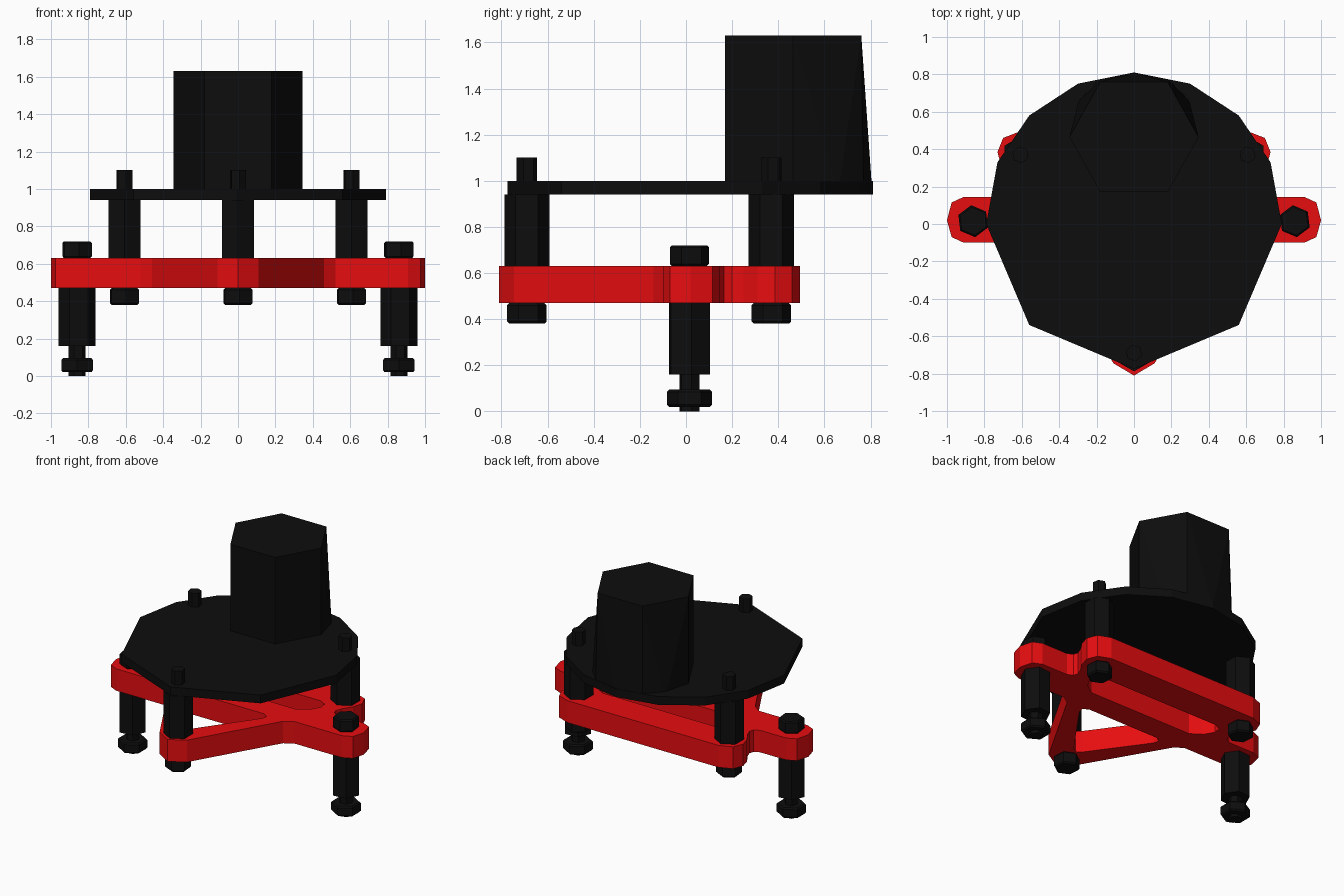
import bpy, bmesh, math

if "Cube" in bpy.data.objects:
    bpy.data.objects.remove(bpy.data.objects["Cube"])


def material(name, rgb):
    m = bpy.data.materials.new(name)
    m.diffuse_color = (*rgb, 1)
    m.use_nodes = True
    m.node_tree.nodes["Principled BSDF"].inputs["Base Color"].default_value = m.diffuse_color
    return m


BLACK = material("black", (0.004, 0.004, 0.004))
RED = material("red", (0.8, 0.004, 0.005))


def add_object(name, bm, mat):
    bmesh.ops.recalc_face_normals(bm, faces=bm.faces)
    me = bpy.data.meshes.new(name)
    bm.to_mesh(me)
    bm.free()
    me.materials.append(mat)
    ob = bpy.data.objects.new(name, me)
    bpy.context.collection.objects.link(ob)
    return ob


def hexagon(name, x, y, z0, z1, r, turn=0, chamfer=0):
    """Upright hexagonal prism; turn is the angle of its first corner."""
    bm = bmesh.new()
    rings = [(z0, r), (z1, r)]
    if chamfer:
        rings = [(z0, r - chamfer), (z0 + chamfer, r), (z1 - chamfer, r), (z1, r - chamfer)]
    loops = []
    for z, rad in rings:
        loops.append([bm.verts.new((x + rad * math.cos(math.radians(turn + 60 * i)),
                                    y + rad * math.sin(math.radians(turn + 60 * i)), z))
                      for i in range(6)])
    for a, b in zip(loops, loops[1:]):
        for i in range(6):
            j = (i + 1) % 6
            bm.faces.new((a[i], a[j], b[j], b[i]))
    bm.faces.new(loops[0])
    bm.faces.new(loops[-1])
    return add_object(name, bm, BLACK)


def mirrored(half):
    """Complete a right-hand outline across x = 0."""
    return half + [(-x, y) for x, y in reversed(half) if abs(x) > 1e-6]


def slab(name, outlines, z0, z1, mat):
    """Flat plate from an outline plus optional hole outlines."""
    cu = bpy.data.curves.new(name, 'CURVE')
    cu.dimensions = '2D'
    cu.fill_mode = 'BOTH'
    cu.extrude = (z1 - z0) / 2
    for pts in outlines:
        sp = cu.splines.new('POLY')
        sp.points.add(len(pts) - 1)
        for p, (x, y) in zip(sp.points, pts):
            p.co = (x, y, 0, 1)
        sp.use_cyclic_u = True
    ob = bpy.data.objects.new(name, cu)
    ob.location.z = (z0 + z1) / 2
    cu.materials.append(mat)
    bpy.context.collection.objects.link(ob)
    bpy.ops.object.select_all(action='DESELECT')
    ob.select_set(True)
    bpy.context.view_layer.objects.active = ob
    bpy.ops.object.convert(target='MESH')
    bpy.ops.object.shade_flat()


# Red frame: side ears, rear lobes, front tip, two openings
frame = mirrored([(0, -0.81), (0.11, -0.745), (0.46, -0.14), (0.52, -0.10), (0.91, -0.10),
                  (0.975, -0.07), (1.0, 0.02), (0.975, 0.115), (0.91, 0.145),
                  (0.70, 0.145), (0.66, 0.165), (0.65, 0.20), (0.67, 0.25), (0.71, 0.31),
                  (0.73, 0.385), (0.70, 0.46), (0.61, 0.495)])
front_hole = mirrored([(0, -0.60), (0.04, -0.57), (0.32, -0.18), (0.33, -0.14), (0.29, -0.115)])
rear_hole = mirrored([(0.42, 0.065), (0.50, 0.12), (0.54, 0.19), (0.53, 0.24), (0.48, 0.265)])
slab("frame", [frame, front_hole, rear_hole], 0.47, 0.63, RED)

# Round top plate
slab("top_plate", [mirrored([(0, -0.775), (0.56, -0.54), (0.79, 0.0), (0.73, 0.33),
                             (0.56, 0.58), (0.30, 0.75), (0, 0.81)])], 0.94, 1.0, BLACK)

# Tower: six-sided top blending to a rounder base at the back
bm = bmesh.new()
for x, y in mirrored([(0.18, 0.17), (0.345, 0.465), (0.18, 0.76)]):
    bm.verts.new((x, y, 1.63))
for x, y in mirrored([(0.18, 0.17), (0.345, 0.465), (0.295, 0.66), (0.19, 0.77), (0, 0.808)]):
    bm.verts.new((x, y, 0.945))
bmesh.ops.convex_hull(bm, input=bm.verts)
add_object("tower", bm, BLACK)

# Spacers holding the plate, with bolt heads below and screw ends above
for n, x, y in (("front", 0, -0.69), ("left", -0.607, 0.37), ("right", 0.607, 0.37)):
    hexagon(n + "_spacer", x, y, 0.63, 0.94, 0.098, 90)
    hexagon(n + "_spacer_bolt", x, y, 0.38, 0.47, 0.086, 95, 0.01)
    hexagon(n + "_screw_end", x, y, 1.0, 1.1, 0.045, 100)

# Legs with bolt heads on top and adjustable feet
for n, x in (("left", -0.86), ("right", 0.86)):
    y = 0.015
    hexagon(n + "_leg_bolt", x, y, 0.63, 0.72, 0.086, 97, 0.01)
    hexagon(n + "_leg", x, y, 0.16, 0.47, 0.099, 5)
    hexagon(n + "_foot_stud", x, y, 0.0, 0.16, 0.046, 10)
    hexagon(n + "_foot_nut", x, y, 0.02, 0.095, 0.098, 90, 0.01)
